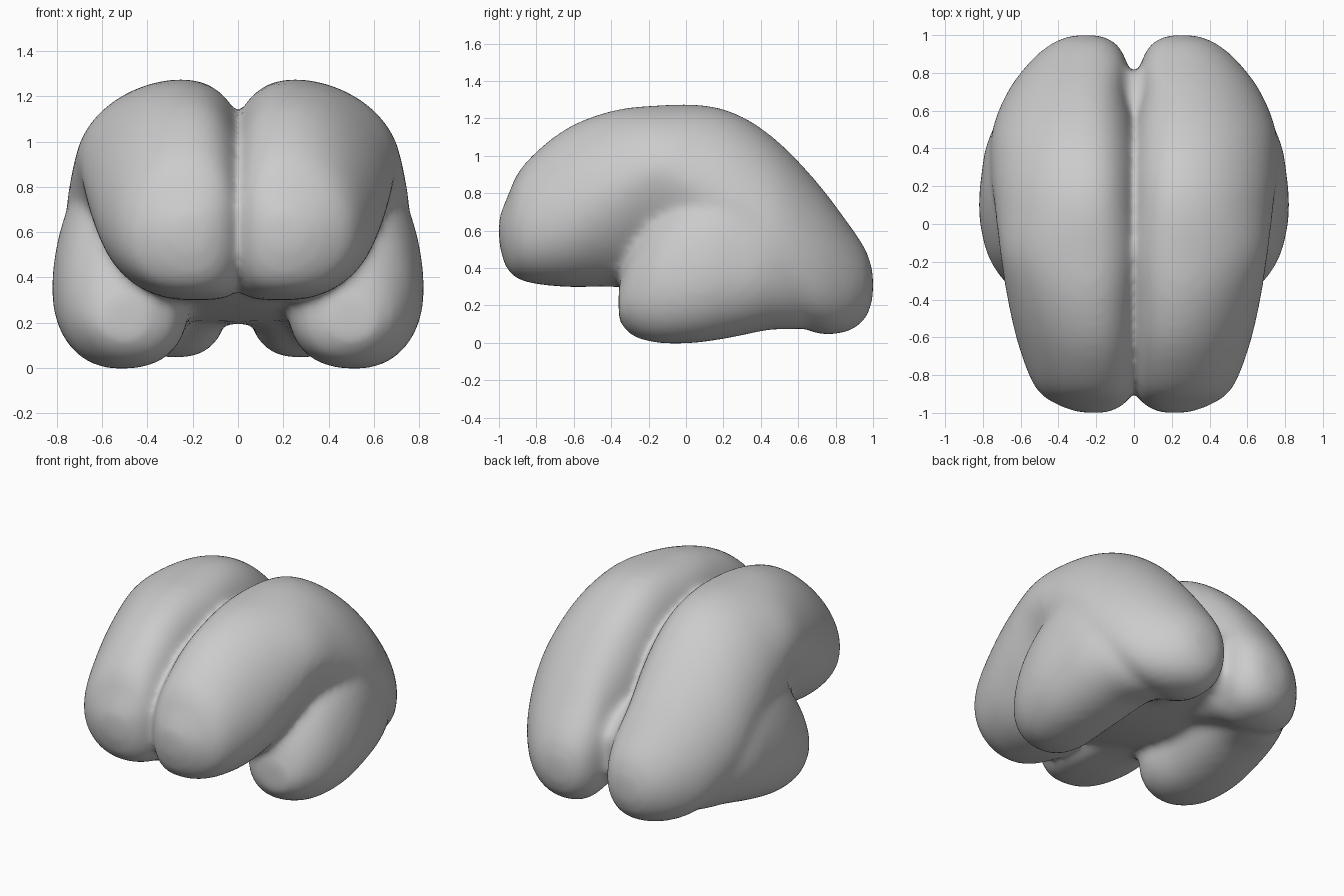
import bpy
import bmesh
import math

cube = bpy.data.objects.get("Cube")
if cube:
    bpy.data.objects.remove(cube, do_unlink=True)

SIDES = 48   # points around each section
STEPS = 6    # sections between two stations

# Stations: y, centre x, centre z, inner radius, outer radius, bottom z,
# top z, roundness of the lower outer and of the lower inner quarter
UPPER_LOBES = [
    (-1.0, .2, .6, .05, .08, .53, .67, 2, 2),
    (-.96, .2, .6, .14, .2, .4, .77, 2, 2.2),
    (-.87, .21, .61, .21, .31, .33, .95, 2.2, 3),
    (-.65, .22, .67, .25, .39, .3, 1.14, 2.1, 5),
    (-.4, .24, .8, .27, .43, .3, 1.24, 1.8, 5),
    (-.15, .25, .91, .28, .46, .28, 1.27, 1.5, 5),
    (.1, .25, .8, .28, .49, .24, 1.27, 1.7, 5),
    (.3, .25, .66, .28, .51, .21, 1.21, 2.1, 4),
    (.5, .26, .52, .27, .49, .14, 1.07, 2.2, 2.6),
    (.7, .26, .4, .23, .41, .05, .86, 2.4, 2.4),
    (.86, .26, .34, .22, .29, .06, .65, 2.3, 2.4),
    (.96, .25, .31, .15, .18, .13, .5, 2, 2),
    (1.0, .25, .3, .06, .07, .24, .38, 2, 2),
]
LOWER_LOBES = [
    (-.36, .5, .2, .1, .11, .12, .31, 2, 2),
    (-.29, .49, .24, .21, .21, .04, .5, 2, 2.3),
    (-.15, .52, .3, .3, .26, 0, .7, 2.2, 2.5),
    (.05, .52, .34, .3, .3, 0, .87, 2.2, 2.5),
    (.25, .5, .38, .3, .31, .03, .96, 2.2, 2.5),
    (.45, .46, .4, .28, .31, .07, .82, 2.2, 2.5),
    (.65, .37, .36, .2, .28, .08, .6, 2.2, 2.3),
    (.82, .3, .3, .08, .12, .18, .42, 2, 2),
]
MIDDLE = [
    (-.45, 0, .45, .15, .15, .35, .55, 3, 3),
    (-.25, 0, .5, .32, .32, .28, .7, 4, 4),
    (.05, 0, .5, .36, .36, .22, .8, 5, 5),
    (.4, 0, .45, .34, .34, .2, .75, 5, 5),
    (.68, 0, .42, .2, .2, .2, .62, 3, 3),
    (.81, 0, .38, .1, .1, .27, .5, 2, 2),
]


def spline(a, b, c, d, t):
    """Smooth value between b and c."""
    return b + .5 * t * (c - a + t * (2 * a - 5 * b + 4 * c - d
                                      + t * (3 * (b - c) + d - a)))


def refine(stations):
    """Fill in smooth intermediate sections."""
    ext = [stations[0]] + stations + [stations[-1]]
    rows = []
    for i in range(len(stations) - 1):
        for k in range(STEPS):
            rows.append([spline(*v, k / STEPS) for v in zip(*ext[i:i + 4])])
    return rows + [stations[-1]]


def power(value, exponent):
    return math.copysign(abs(value) ** (2 / exponent), value)


def section(row, side):
    """Egg-shaped outline with its own radius in each direction."""
    y, cx, cz, inner, outer, low, high, round_out, round_in = row
    points = []
    for i in range(SIDES):
        a = math.tau * i / SIDES
        c, s = math.cos(a), math.sin(a)
        if s < 0:
            e = round_in if c < 0 else round_out
        else:
            e = 2.35 if c < 0 else 1.9
        x = cx + (outer if c > 0 else inner) * power(c, e)
        z = cz + (high - cz if s > 0 else cz - low) * power(s, e)
        points.append((side * x, y, z))
    return points


def loft(bm, stations, side):
    """Closed skin through all sections."""
    rings = [[bm.verts.new(p) for p in section(r, side)]
             for r in refine(stations)]
    for a, b in zip(rings, rings[1:]):
        for i in range(SIDES):
            j = (i + 1) % SIDES
            bm.faces.new((a[i], a[j], b[j], b[i]))
    bm.faces.new(rings[0])
    bm.faces.new(rings[-1])


# Both hemispheres, each an upper arch and a lower side lobe
bm = bmesh.new()
for side in (-1, 1):
    for stations in (UPPER_LOBES, LOWER_LOBES):
        loft(bm, stations, side)
# Core joining the hemispheres underneath
loft(bm, MIDDLE, 1)
bmesh.ops.recalc_face_normals(bm, faces=bm.faces)
mesh = bpy.data.meshes.new("cerebrum")
bm.to_mesh(mesh)
bm.free()
cerebrum = bpy.data.objects.new("cerebrum", mesh)
bpy.context.collection.objects.link(cerebrum)

# Fuse the lobes and soften the grooves between them
fuse = cerebrum.modifiers.new("fuse", 'REMESH')
fuse.mode = 'VOXEL'
fuse.voxel_size = .022
fuse.use_smooth_shade = True
soften = cerebrum.modifiers.new("soften", 'SMOOTH')
soften.factor = .5
soften.iterations = 18

# Plain grey
grey = bpy.data.materials.new("grey")
grey.use_nodes = True
colour = (.6, .6, .6, 1)
grey.diffuse_color = colour
grey.node_tree.nodes["Principled BSDF"].inputs["Base Color"].default_value = colour
mesh.materials.append(grey)
